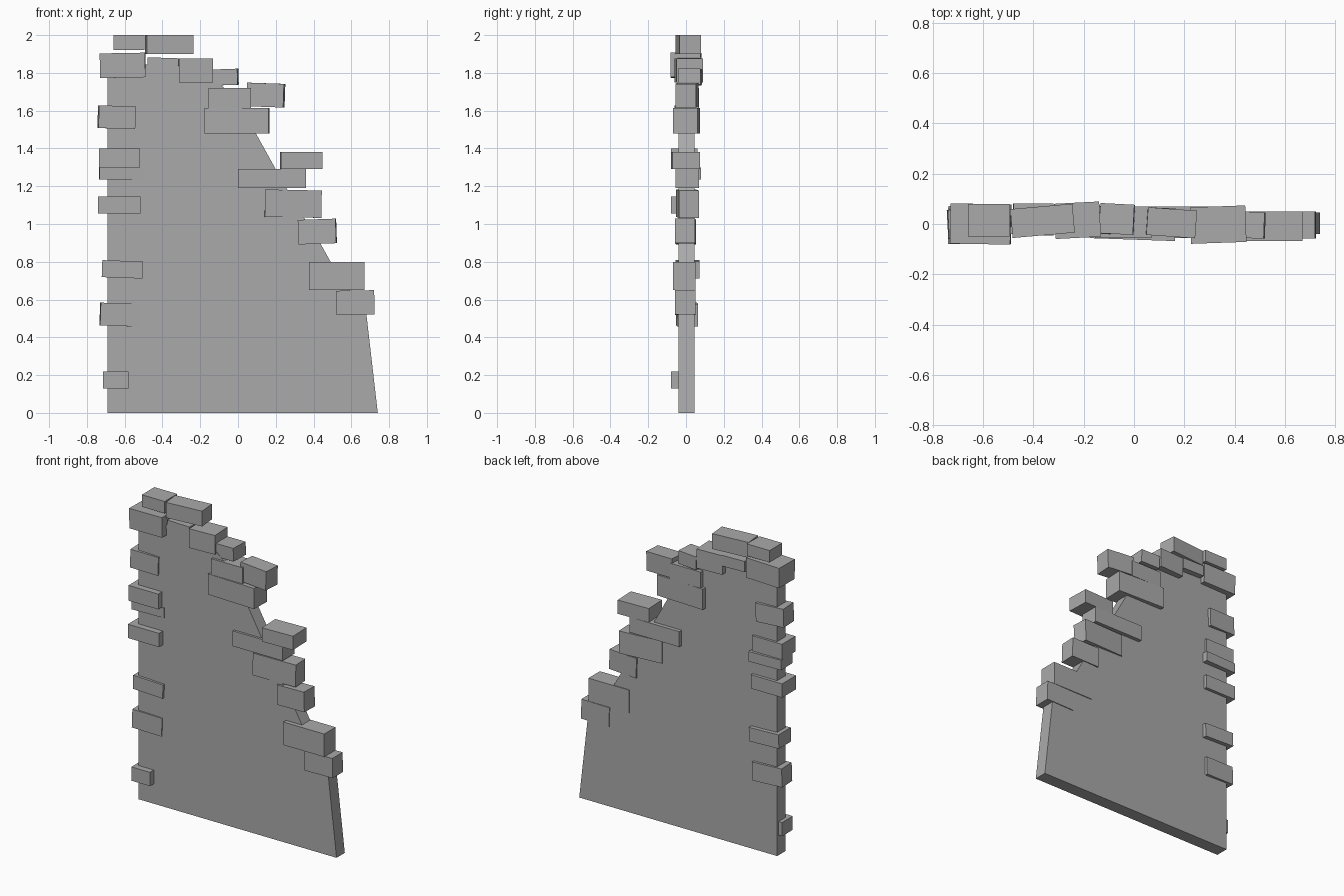
import bpy
import bmesh
from math import radians
from mathutils import Matrix

default_cube = bpy.data.objects.get("Cube")
if default_cube:
    bpy.data.objects.remove(default_cube, do_unlink=True)

# One plain stone colour for the whole ruin
stone = bpy.data.materials.new("grey_stone")
stone.use_nodes = True
colour = (0.4, 0.4, 0.4, 1.0)
stone.diffuse_color = colour
stone.node_tree.nodes["Principled BSDF"].inputs["Base Color"].default_value = colour


def finish_part(name, bm):
    """Turn a bmesh into a flat-shaded stone object."""
    bmesh.ops.recalc_face_normals(bm, faces=bm.faces)
    mesh = bpy.data.meshes.new(name)
    bm.to_mesh(mesh)
    bm.free()
    mesh.materials.append(stone)
    part = bpy.data.objects.new(name, mesh)
    bpy.context.collection.objects.link(part)
    return part


def build_slab(name, outline, front, back):
    """Extrude an (x, z) outline from front to back."""
    bm = bmesh.new()
    face = bm.faces.new([bm.verts.new((x, front, z)) for x, z in outline])
    extruded = bmesh.ops.extrude_face_region(bm, geom=[face])["geom"]
    moved = [v for v in extruded if isinstance(v, bmesh.types.BMVert)]
    bmesh.ops.translate(bm, verts=moved, vec=(0, back - front, 0))
    return finish_part(name, bm)


def build_brick(name, x_span, z_span, y_span, tilt=0, turn=0):
    """Box filling the spans, tilted in the wall plane and turned about z."""
    spans = (x_span, y_span, z_span)
    centre = [(low + high) / 2 for low, high in spans]
    size = [high - low for low, high in spans]
    spin = Matrix.Rotation(radians(turn), 4, "Z") @ Matrix.Rotation(radians(-tilt), 4, "Y")
    bm = bmesh.new()
    bmesh.ops.create_cube(bm, size=1)
    bmesh.ops.transform(bm, verts=bm.verts,
                        matrix=Matrix.Translation(centre) @ spin @ Matrix.Diagonal((*size, 1)))
    return finish_part(name, bm)


def build_course(name, bricks):
    for number, brick in enumerate(bricks, start=1):
        build_brick(f"{name}_{number}", *brick)


# Thin wall with a broken, sloping edge
build_slab("wall_slab", [
    (-0.69, 0), (0.74, 0), (0.68, 0.52), (0.6, 0.64), (0.49, 0.8), (0.44, 0.89),
    (0.32, 1.08), (0.2, 1.29), (0.1, 1.47), (-0.02, 1.68), (-0.15, 1.78),
    (-0.32, 1.84), (-0.69, 1.85)], -0.04, 0.045)

# Bricks along the straight edge, from the ground up
build_course("straight_edge_brick", [
    ((-0.715, -0.58), (0.13, 0.22), (-0.08, 0.03)),
    ((-0.73, -0.52), (0.46, 0.58), (-0.05, 0.06), -2, 2),
    ((-0.72, -0.505), (0.715, 0.805), (-0.055, 0.072), -2),
    ((-0.74, -0.515), (1.055, 1.145), (-0.08, 0.065)),
    ((-0.735, -0.505), (1.235, 1.3), (-0.05, 0.075), 0, 2),
    ((-0.735, -0.52), (1.3, 1.4), (-0.08, 0.06)),
    ((-0.74, -0.545), (1.505, 1.625), (-0.055, 0.06), -2, 3),
])

# Bricks along the broken edge, from the ground up
build_course("broken_edge_brick", [
    ((0.52, 0.722), (0.52, 0.648), (-0.057, 0.05), 1),
    ((0.375, 0.67), (0.65, 0.8), (-0.068, 0.05)),
    ((0.32, 0.52), (0.895, 1.025), (-0.055, 0.05), 2, -2),
    ((0.14, 0.44), (1.035, 1.18), (-0.045, 0.06), -1, 3),
    ((0, 0.36), (1.19, 1.29), (-0.055, 0.07)),
    ((0.225, 0.445), (1.29, 1.38), (-0.075, 0.07), 0, 2),
    ((-0.175, 0.165), (1.48, 1.615), (-0.062, 0.068), 0, -2),
    ((-0.155, 0.07), (1.615, 1.72), (-0.055, 0.07)),
    ((0.05, 0.245), (1.62, 1.745), (-0.05, 0.06), -2, -4),
])

# Bricks crowning the top
build_course("top_brick", [
    ((-0.73, -0.49), (1.775, 1.905), (-0.08, 0.08), 1, -1),
    ((-0.48, -0.32), (1.81, 1.88), (-0.045, 0.082), -1),
    ((-0.315, -0.135), (1.75, 1.875), (-0.055, 0.085), 0, 3),
    ((-0.135, 0), (1.735, 1.82), (-0.04, 0.08), 2, -3),
    ((-0.66, -0.495), (1.922, 2), (-0.05, 0.08)),
    ((-0.488, -0.24), (1.9, 2), (-0.045, 0.07), 0, 5),
])
